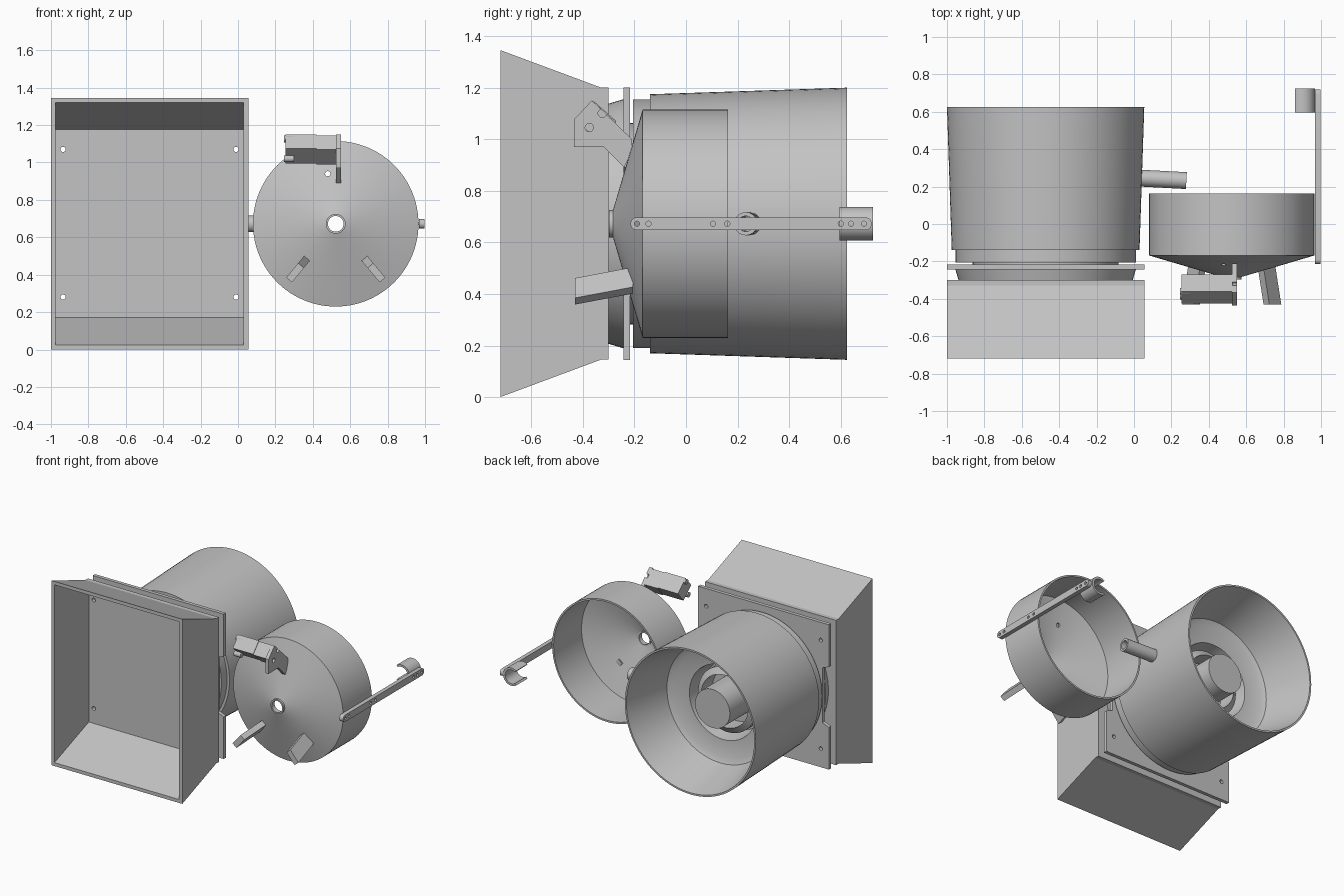
import bpy, bmesh, math
from mathutils import Vector, Matrix

if "Cube" in bpy.data.objects:
    bpy.data.objects.remove(bpy.data.objects["Cube"], do_unlink=True)

grey = bpy.data.materials.new("plain grey")
grey.use_nodes = True
grey.diffuse_color = (0.55, 0.55, 0.55, 1)
grey.node_tree.nodes["Principled BSDF"].inputs["Base Color"].default_value = grey.diffuse_color

BX, LX, CZ = -0.4725, 0.5225, 0.672  # barrel axis x, lid axis x, shared height


def finish(name, bm, smooth=False):
    bmesh.ops.remove_doubles(bm, verts=bm.verts, dist=1e-5)
    bmesh.ops.recalc_face_normals(bm, faces=bm.faces)
    mesh = bpy.data.meshes.new(name)
    bm.to_mesh(mesh)
    bm.free()
    mesh.materials.append(grey)
    ob = bpy.data.objects.new(name, mesh)
    bpy.context.collection.objects.link(ob)
    if smooth:
        select(ob)
        bpy.ops.object.shade_smooth_by_angle(angle=math.radians(30))
    return ob


def select(ob):
    bpy.ops.object.select_all(action='DESELECT')
    ob.select_set(True)
    bpy.context.view_layer.objects.active = ob


def lathe(name, x, profile, closed=True, steps=96):
    """Revolve (radius, y) points round an axis along y."""
    bm = bmesh.new()
    vs = [bm.verts.new((x + r, y, CZ)) for r, y in profile]
    edges = [bm.edges.new(p) for p in zip(vs, vs[1:])]
    if closed:
        edges.append(bm.edges.new((vs[-1], vs[0])))
    bmesh.ops.spin(bm, geom=vs + edges, cent=(x, 0, CZ), axis=(0, 1, 0),
                   angle=math.tau, steps=steps)
    return finish(name, bm, True)


def loft(name, loops, smooth=False):
    """Skin matching point loops and cap both ends."""
    bm = bmesh.new()
    rings = [[bm.verts.new(p) for p in loop] for loop in loops]
    for a, b in zip(rings, rings[1:]):
        for i in range(len(a)):
            j = (i + 1) % len(a)
            bm.faces.new((a[i], a[j], b[j], b[i]))
    bm.faces.new(rings[0])
    bm.faces.new(rings[-1])
    return finish(name, bm, smooth)


def plate_x(name, x0, x1, outline, smooth=False):
    """Extrude a (y, z) outline along x."""
    return loft(name, [[(x, y, z) for y, z in outline] for x in (x0, x1)], smooth)


def plate_y(name, y0, y1, outline, smooth=False):
    """Extrude an (x, z) outline along y."""
    return loft(name, [[(x, y, z) for x, z in outline] for y in (y0, y1)], smooth)


def drill(ob, points, radius, depth, axis):
    """Cut round holes through a part."""
    bm = bmesh.new()
    for p in points:
        rot = Vector((0, 0, 1)).rotation_difference(Vector(axis)).to_matrix().to_4x4()
        bmesh.ops.create_cone(bm, cap_ends=True, segments=20, radius1=radius, radius2=radius,
                              depth=depth, matrix=Matrix.Translation(p) @ rot)
    cutter = finish("hole_cutter", bm)
    cutter.hide_render = True
    mod = ob.modifiers.new("holes", 'BOOLEAN')
    mod.operation, mod.solver, mod.object = 'DIFFERENCE', 'EXACT', cutter
    select(ob)
    bpy.ops.object.modifier_apply(modifier=mod.name)
    bpy.data.objects.remove(cutter, do_unlink=True)


def rect(y, inset, z0, z1):
    x0, x1 = -1 + inset, 0.055 - inset
    return [(x0, y, z0), (x1, y, z0), (x1, y, z1), (x0, y, z1)]


# Flared square hood, open at the front
hood = loft("hood", [rect(-0.30, 0, 0.145, 1.2), rect(-0.33, 0, 0.145, 1.2),
                     rect(-0.72, 0, 0, 1.345), rect(-0.72, 0.025, 0.025, 1.32),
                     rect(-0.325, 0.025, 0.17, 1.177)])
corners = [(x, z) for x in (-0.935, -0.01) for z in (0.28, 1.07)]
drill(hood, [(x, -0.31, z) for x, z in corners], 0.014, 0.1, (0, 1, 0))

# Square mounting flange with a notch in each side
right_edge = [(0.5275, -0.5275), (0.5275, -0.22), (0.475, -0.2), (0.475, 0.2),
              (0.5275, 0.22), (0.5275, 0.5275)]
outline = [(BX + x, CZ + z) for x, z in right_edge + [(-x, -z) for x, z in right_edge]]
flange = plate_y("mounting_flange", -0.243, -0.217, outline)
drill(flange, [(x, -0.23, z) for x, z in corners], 0.014, 0.1, (0, 1, 0))

# Round parts on the barrel axis
lathe("neck_cone", BX, [(0, -0.302), (0.465, -0.302), (0.4825, -0.243), (0, -0.243)], False)
lathe("neck", BX, [(0, -0.22), (0.39, -0.22), (0.39, -0.2), (0, -0.2)], False)
lathe("barrel", BX, [(0, -0.205), (0.4825, -0.205), (0.4825, -0.14), (0.502, -0.14),
                     (0.5275, 0.625), (0.515, 0.625), (0.43, 0.28), (0.39, 0.26),
                     (0.27, 0.25), (0.25, 0.1), (0, 0.1)], False)
lathe("inner_ring", BX, [(0.235, 0.1), (0.235, 0.2), (0.19, 0.23), (0.19, 0.1)])
lathe("centre_knob", BX, [(0, 0.09), (0.14, 0.09), (0.14, 0.37), (0, 0.37)], False)

# Hollow peg on the side of the barrel
start, end = Vector((0.02, 0.246, CZ)), Vector((0.28, 0.232, CZ))
bm = bmesh.new()
axis = (end - start).normalized()
side = axis.cross(Vector((0, 0, 1)))
edge = [bm.verts.new(p + side * r) for p, r in ((start, 0.045), (end, 0.045),
                                                (end, 0.03), (start, 0.03))]
loop = [bm.edges.new((edge[i], edge[(i + 1) % 4])) for i in range(4)]
bmesh.ops.spin(bm, geom=edge + loop, cent=start, axis=axis, angle=math.tau, steps=32)
finish("barrel_peg", bm, True)

# Conical lid, open at the back
lid = lathe("lid", LX, [(0.046, -0.285), (0.4425, -0.168), (0.4425, 0.163), (0.43, 0.163),
                        (0.43, -0.158), (0.046, -0.272)])
drill(lid, [(0.48, -0.2, 0.94)], 0.014, 0.2, (0, 1, 0))
lathe("lid_collar", LX, [(0.042, -0.298), (0.053, -0.298), (0.053, -0.265), (0.042, -0.265)], steps=32)

# Two slanted tabs on the lid cone
for name, sx in (("right_tab", -1), ("left_tab", 1)):
    u, v = Vector((0.64 * sx, 0, -0.77)), Vector((0.77, 0, 0.64 * sx))
    loops = []
    for y, r0 in ((-0.43, 0.29), (-0.205, 0.235)):
        c = Vector((LX, y, CZ))
        loops.append([c + u * (r0 + a) + v * b
                      for a, b in ((0, -0.02), (0.1, -0.02), (0.1, 0.02), (0, 0.02))])
    loft(name, loops)

# Bracket plate with a tilted block on top of the lid
bracket = plate_x("bracket_plate", 0.525, 0.55,
                  [(-0.435, 0.97), (-0.435, 1.075), (-0.365, 1.15), (-0.21, 1.0),
                   (-0.21, 0.95), (-0.24, 0.89), (-0.32, 0.97)])
drill(bracket, [(0.54, -0.325, 1.1), (0.54, -0.375, 1.045)], 0.016, 0.1, (1, 0, 0))
block = [(-0.425, 1.075), (-0.36, 1.15), (-0.27, 1.07), (-0.335, 0.995)]
plate_x("latch_block", 0.255, 0.42, block)
plate_x("latch_block_end", 0.42, 0.526, [(y, z - 0.005) for y, z in block])
for i, (y, z) in enumerate(((-0.36, 1.125), (-0.385, 1.02))):
    ring = [(y + 0.018 * math.cos(a), z + 0.018 * math.sin(a))
            for a in (math.tau * k / 16 for k in range(16))]
    plate_x(f"latch_pin_{i + 1}", 0.245, 0.3, ring, True)

# Long arm with rounded ends
half = [math.radians(-90 + 15 * k) for k in range(13)]
bar = [(0.695 + 0.025 * math.cos(a), CZ + 0.025 * math.sin(a)) for a in half]
bar += [(-0.19 - 0.025 * math.cos(a), CZ - 0.025 * math.sin(a)) for a in half]
arm = plate_x("arm", 0.967, 0.997, bar, True)
drill(arm, [(0.98, y, CZ) for y in (-0.19, -0.145, 0.105, 0.16, 0.6, 0.64, 0.69)],
      0.01, 0.1, (1, 0, 0))

# C-shaped clip at the end of the arm
sweep = [math.radians(-125 + 10 * k) for k in range(26)]
clip = [(0.9 + 0.067 * math.cos(a), CZ + 0.065 * math.sin(a)) for a in sweep]
clip += [(0.9 + 0.05 * math.cos(a), CZ + 0.05 * math.sin(a)) for a in reversed(sweep)]
plate_y("arm_clip", 0.595, 0.725, clip, True)
